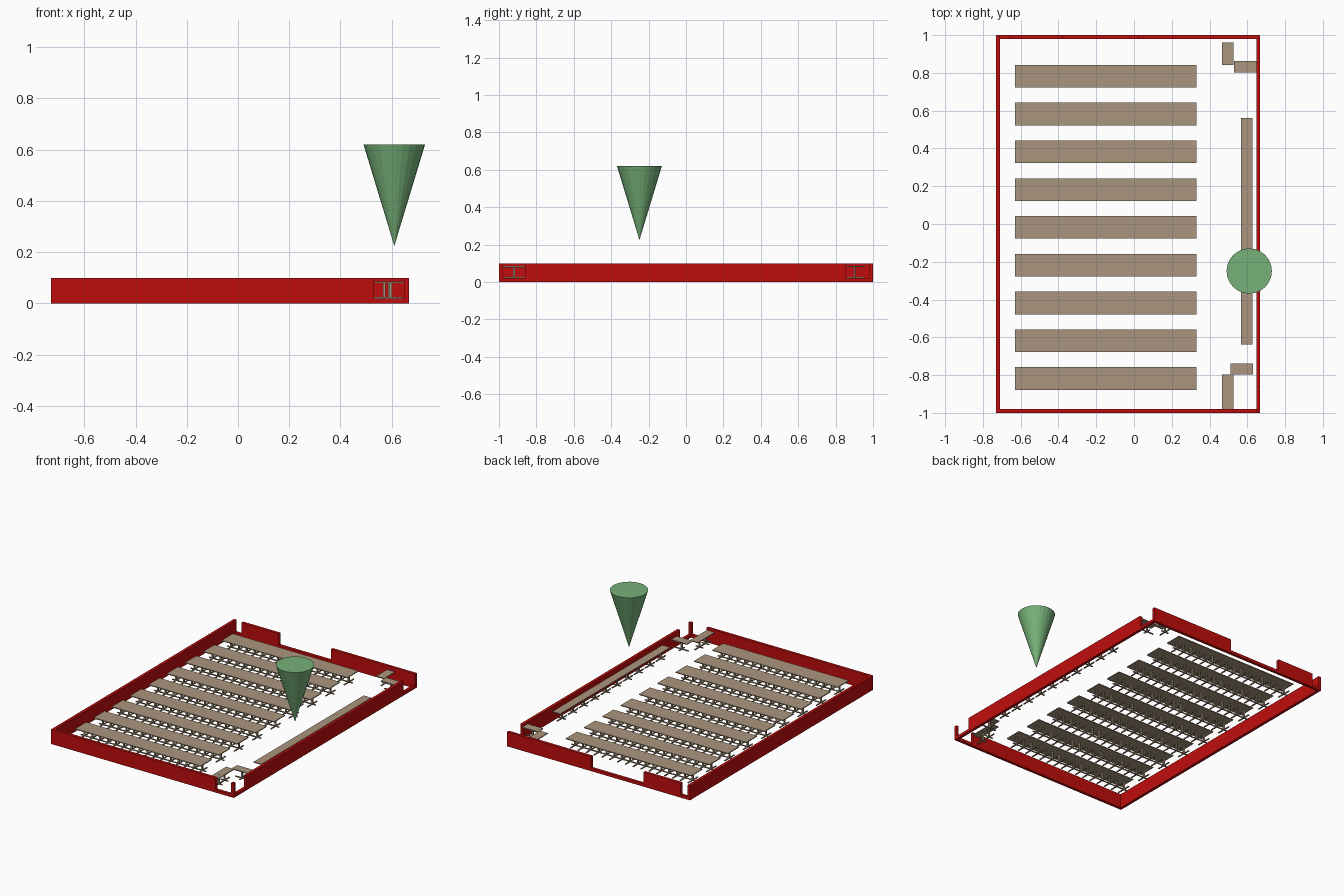
import bpy, bmesh
from math import pi
from mathutils import Matrix, Vector

if "Cube" in bpy.data.objects:
    bpy.data.objects.remove(bpy.data.objects["Cube"])


def material(name, rgb):
    m = bpy.data.materials.new(name)
    m.diffuse_color = (*rgb, 1)
    m.use_nodes = True
    m.node_tree.nodes["Principled BSDF"].inputs["Base Color"].default_value = m.diffuse_color
    return m


RED = material("wall_red", (0.53, 0.004, 0.004))
TAN = material("desk_tan", (0.40, 0.30, 0.205))
GREEN = material("cone_green", (0.184, 0.445, 0.19))


def add_box(bm, x0, x1, y0, y1, z0, z1):
    size = Vector((x1 - x0, y1 - y0, z1 - z0))
    mid = Vector((x0 + x1, y0 + y1, z0 + z1)) / 2
    bmesh.ops.create_cube(bm, size=1, matrix=Matrix.Translation(mid) @ Matrix.Diagonal((*size, 1)))


def to_mesh(name, bm, mat):
    me = bpy.data.meshes.new(name)
    bm.to_mesh(me)
    bm.free()
    me.materials.append(mat)
    return me


def place(name, me, loc=(0, 0, 0), rot=0):
    ob = bpy.data.objects.new(name, me)
    ob.location = loc
    ob.rotation_euler.z = rot
    bpy.context.collection.objects.link(ob)
    return ob


# Outer walls: a low sill all round, with taller stretches leaving door gaps
X0, X1, Y0, Y1 = -0.73, 0.668, -1.0, 1.0
T, SILL, H = 0.02, 0.02, 0.10


def wall(name, axis, low, start, end, spans):
    bm = bmesh.new()
    pieces = [(start, end, 0, SILL)] + [(a, b, SILL, H) for a, b in spans]
    for a, b, z0, z1 in pieces:
        if axis == "x":
            add_box(bm, a, b, low, low + T, z0, z1)
        else:
            add_box(bm, low, low + T, a, b, z0, z1)
    place(name, to_mesh(name, bm, RED))


wall("front_wall", "x", Y0, X0, X1, [(X0, 0.53), (X1 - T, X1)])
wall("back_wall", "x", Y1 - T, X0, X1, [(X0, X0 + T), (-0.66, -0.375), (0.025, X1)])
wall("left_wall", "y", X0, Y0 + T, Y1 - T, [(Y0 + T, Y1 - T)])
wall("right_wall", "y", X1 - T, Y0 + T, Y1 - T, [(-0.86, 0.855)])

# Pedestal desk: thin top, central post, cross-shaped foot
L, W = 0.12, 0.06
bm = bmesh.new()
add_box(bm, -L / 2, L / 2, -W / 2, W / 2, 0.079, 0.085)
add_box(bm, -0.005, 0.005, -0.005, 0.005, 0.026, 0.079)
add_box(bm, -0.052, 0.052, -0.004, 0.004, 0.02, 0.026)
add_box(bm, -0.004, 0.004, -0.028, 0.028, 0.02, 0.026)
desk = to_mesh("desk", bm, TAN)


def array(ob, count, offset):
    mod = ob.modifiers.new("repeat", "ARRAY")
    mod.count = count
    mod.use_relative_offset = False
    mod.use_constant_offset = True
    mod.constant_offset_displace = offset


# Nine rows of sixteen desks standing side by side
for i in range(9):
    y = 0.782 - 0.2 * i
    row = place(f"desk_row_{i + 1}", desk, (-0.63 + W / 2, y, 0), pi / 2)
    array(row, 16, (0, -W, 0))

# Long single row beside the right wall
side = place("side_desk_row", desk, (0.597, -0.638 + L / 2, 0), pi / 2)
array(side, 10, (L, 0, 0))

# Corner desks by the doors
place("back_corner_desk", desk, (0.497, 0.902, 0), pi / 2)
place("back_side_desk", desk, (0.59, 0.832, 0))
place("front_side_desk", desk, (0.57, -0.768, 0))
place("front_corner_desk_inner", desk, (0.497, -0.857, 0), pi / 2)
place("front_corner_desk_outer", desk, (0.497, -0.9205, -0.0005), pi / 2)

# Floating marker cone, point down
bm = bmesh.new()
bmesh.ops.create_cone(bm, cap_ends=True, segments=24, radius1=0, radius2=0.12, depth=0.396)
bmesh.ops.remove_doubles(bm, verts=bm.verts, dist=1e-5)
place("marker_cone", to_mesh("marker_cone", bm, GREEN), (0.61, -0.249, 0.422))
